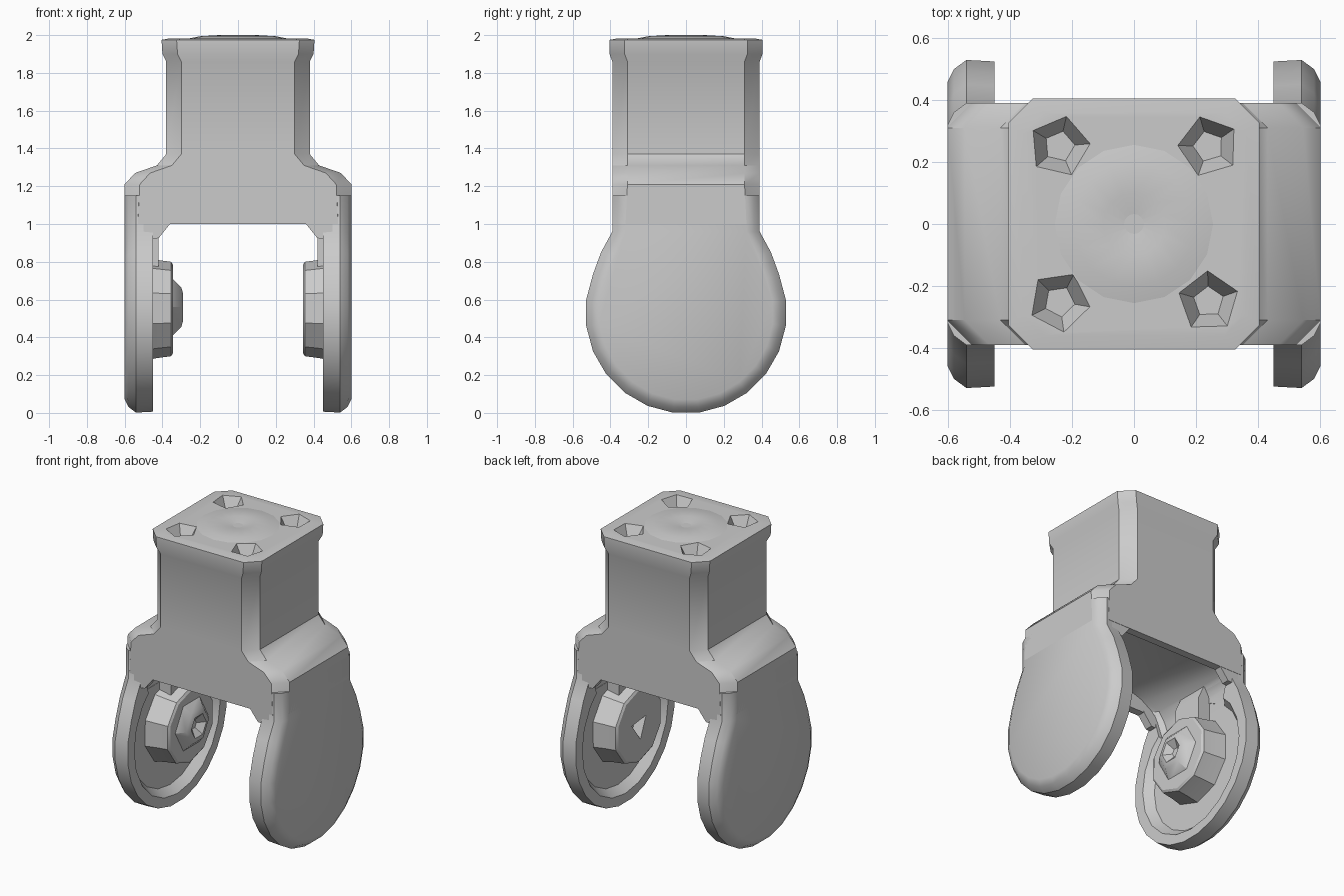
import bpy, bmesh
from math import sin, cos, pi, radians
from mathutils import Vector

cube = bpy.data.objects.get("Cube")
if cube:
    bpy.data.objects.remove(cube)

grey = bpy.data.materials.new("plain grey")
grey.use_nodes = True
grey.diffuse_color = (0.6, 0.6, 0.6, 1)
grey.node_tree.nodes["Principled BSDF"].inputs["Base Color"].default_value = (0.6, 0.6, 0.6, 1)


def loft(name, rings):
    """Skin equal-length rings of points and cap both ends."""
    bm = bmesh.new()
    rows = [[bm.verts.new(p) for p in ring] for ring in rings]
    n = len(rows[0])
    for a, b in zip(rows, rows[1:]):
        for i in range(n):
            j = (i + 1) % n
            bm.faces.new((a[i], a[j], b[j], b[i]))
    bm.faces.new(rows[0])
    bm.faces.new(rows[-1])
    bmesh.ops.recalc_face_normals(bm, faces=bm.faces)
    mesh = bpy.data.meshes.new(name)
    bm.to_mesh(mesh)
    bm.free()
    mesh.materials.append(grey)
    obj = bpy.data.objects.new(name, mesh)
    bpy.context.collection.objects.link(obj)
    return obj


def octagon(z, hx, hy, c):
    pts = [(hx, c - hy), (hx, hy - c), (hx - c, hy), (c - hx, hy)]
    return [Vector((x, y, z)) for x, y in pts] + [Vector((-x, -y, z)) for x, y in pts]


def ring_x(x, r, n, z=0.54, turn=0.0):
    """Regular polygon facing along x."""
    return [Vector((x, r * cos(turn + 2 * pi * i / n), z + r * sin(turn + 2 * pi * i / n)))
            for i in range(n)]


def ring_z(z, r, n, x=0.0, y=0.0, turn=0.0):
    """Regular polygon facing along z."""
    return [Vector((x + r * cos(turn + 2 * pi * i / n), y + r * sin(turn + 2 * pi * i / n), z))
            for i in range(n)]


def cut(target, cutter):
    cutter.hide_render = True
    cutter.hide_viewport = True
    mod = target.modifiers.new("cut", 'BOOLEAN')
    mod.operation = 'DIFFERENCE'
    mod.solver = 'EXACT'
    mod.object = cutter


def cut_arch(target):
    """Hollow that runs from one dish, up under the body, to the other."""
    cut(target, loft("arch_cutter", [octagon(*p) for p in (
        (0.84, 0.507, 0.30, 0.03), (0.96, 0.5, 0.335, 0.03), (1.03, 0.46, 0.34, 0.03),
        (1.08, 0.37, 0.335, 0.03), (1.11, 0.24, 0.32, 0.03))]))


def bake(obj):
    """Apply modifiers, then drop the cutters."""
    deps = bpy.context.evaluated_depsgraph_get()
    mesh = bpy.data.meshes.new_from_object(obj.evaluated_get(deps))
    cutters = [m.object for m in obj.modifiers if m.type == 'BOOLEAN']
    obj.modifiers.clear()
    obj.data = mesh
    for c in cutters:
        bpy.data.objects.remove(c)


parts = []

# Square column with wide shoulders below and a flared flange on top
body = loft("column_body", [octagon(*p) for p in (
    (1.0, 0.6, 0.39, 0.07), (1.21, 0.6, 0.39, 0.08), (1.27, 0.545, 0.39, 0.08),
    (1.31, 0.43, 0.39, 0.08), (1.37, 0.38, 0.39, 0.08), (1.86, 0.38, 0.39, 0.08),
    (1.90, 0.40, 0.405, 0.08), (1.975, 0.405, 0.405, 0.08), (1.983, 0.36, 0.36, 0.07))])
parts.append(body)
cut_arch(body)

# Four bolt pits in the corners of the flange
for i, (sx, sy) in enumerate(((1, 1), (1, -1), (-1, 1), (-1, -1))):
    pit = [ring_z(z, r, 5, sx * 0.24, sy * 0.25, 0.6 + i) for z, r in ((1.9, 0.05), (2.01, 0.115))]
    cut(body, loft("pit_cutter", pit))

# Low dome with a centre dimple
dome = loft("top_dome", [ring_z(z, r, 16) for z, r in
                         ((1.96, 0.26), (1.982, 0.26), (1.994, 0.2), (2.0, 0.1), (1.98, 0.02))])
parts.append(dome)

# Arm outline as (y, z, outward y, outward z): disc edge, then a straight neck
outline = []
for i in range(16):
    a = radians(15 * i - 112.5)
    outline.append((0.533 * sin(a), 0.53 - 0.533 * cos(a), sin(a), -cos(a)))
neck = [(0.45, 0.85, 0.95, 0.3), (0.39, 0.96, 1, 0), (0.39, 1.15, 1, 0)]
outline += neck + [(-y, z, -ny, nz) for y, z, ny, nz in reversed(neck)]


def arm_ring(x, inset):
    return [Vector((x, y - ny * inset, z - nz * inset)) for y, z, ny, nz in outline]


for side, label in ((1, "left"), (-1, "right")):
    # Rounded plate, chamfered outside and dished inside
    plate = loft(label + "_arm", [arm_ring(side * x, d) for x, d in
                                  ((0.45, 0.005), (0.54, 0), (0.58, 0.03), (0.6, 0.07))])
    cut(plate, loft("dish_cutter", [ring_x(side * x, r, 20, 0.52) for x, r in
                                    ((0.40, 0.495), (0.505, 0.41))]))
    cut_arch(plate)
    parts.append(plate)

    # Faceted hub inside the dish
    hub = loft(label + "_hub", [ring_x(side * x, r, 10, 0.55, 0.3) for x, r in
                                ((0.53, 0.28), (0.43, 0.26), (0.355, 0.25), (0.345, 0.235))])
    parts.append(hub)
    if side > 0:
        cut(hub, loft("hub_cutter", [ring_x(x, r, 3, 0.54, 0.4) for x, r in ((0.33, 0.1), (0.4, 0.04))]))
    else:
        parts.append(loft("right_hub_bolt", [ring_x(-x, r, 6, 0.56) for x, r in
                                             ((0.36, 0.19), (0.30, 0.12), (0.29, 0.08), (0.33, 0.03))]))

    # Web rising from the hub into the hollow
    web = [(0.42, 0.7), (0.42, 0.93), (0.46, 1.02), (0.54, 1.02), (0.54, 0.7)]
    parts.append(loft(label + "_web", [[(side * x, y, z) for x, z in web] for y in (-0.11, 0.11)]))

    # Corner gussets between the body walls and the arm rim
    gusset = [(0.36, 1.01), (0.36, 1.0), (0.42, 0.925), (0.5, 0.92), (0.5, 1.01)]
    for end, where in ((-1, "_front"), (1, "_back")):
        parts.append(loft(label + where + "_gusset", [[(side * x, end * y, z) for x, z in gusset]
                                                      for y in (0.335, 0.388)]))

bpy.context.view_layer.update()
for obj in parts:
    if obj.modifiers:
        bake(obj)

# Soft shading with crisp edges
for obj in bpy.context.selected_objects:
    obj.select_set(False)
for obj in parts:
    obj.select_set(True)
bpy.context.view_layer.objects.active = parts[0]
bpy.ops.object.shade_smooth_by_angle(angle=radians(32))
